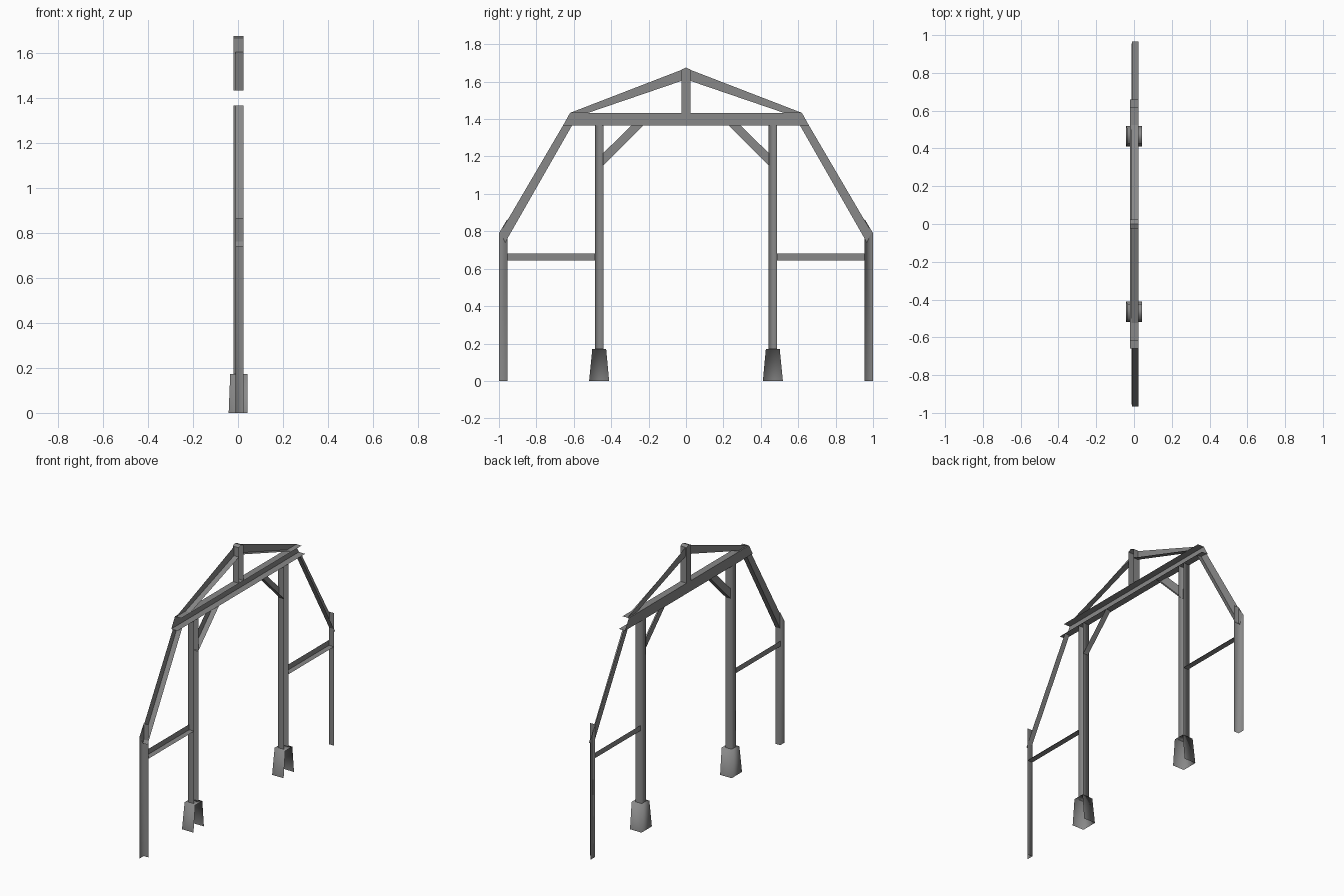
import bpy
import bmesh

cube = bpy.data.objects.get("Cube")
if cube:
    bpy.data.objects.remove(cube, do_unlink=True)

GREY = (0.25, 0.25, 0.25, 1.0)
steel = bpy.data.materials.new("steel grey")
steel.diffuse_color = GREY
steel.use_nodes = True
steel.node_tree.nodes["Principled BSDF"].inputs["Base Color"].default_value = GREY

OPEN_X = 0.024      # open edge of every flange
WIDE = -0.021       # web plane of the main members
SLIM = -0.012       # web plane of the secondary members


def channel(name, outline, flanges, web_x, side=1, lean=0.0, open_x=OPEN_X, smooth=False):
    """Thin open section: a web outlined in (y, z), with chosen edges folded out to open_x."""
    bm = bmesh.new()
    web = [bm.verts.new((web_x + lean * z, side * y, z)) for y, z in outline]
    lip = {}

    def folded(i):
        if i not in lip:
            y, z = outline[i]
            lip[i] = bm.verts.new((open_x, side * y, z))
        return lip[i]

    bm.faces.new(web[::-1])
    for i in flanges:
        j = (i + 1) % len(web)
        bm.faces.new((web[i], web[j], folded(j), folded(i)))
    if side < 0:
        bmesh.ops.reverse_faces(bm, faces=bm.faces[:])
    for face in bm.faces:
        face.smooth = smooth
    mesh = bpy.data.meshes.new(name)
    bm.to_mesh(mesh)
    bm.free()
    mesh.materials.append(steel)
    obj = bpy.data.objects.new(name, mesh)
    bpy.context.collection.objects.link(obj)
    return obj


def box(y0, z0, y1, z1):
    return [(y0, z0), (y1, z0), (y1, z1), (y0, z1)]


# Central members: tie beam with open slanted ends, king post with gabled cap
channel("tie_beam", [(-0.658, 1.365), (0.658, 1.365), (0.62, 1.433), (-0.62, 1.433)],
        (0, 2), WIDE)
channel("king_post", [(-0.024, 1.433), (0.024, 1.433), (0.024, 1.665), (0, 1.675), (-0.024, 1.665)],
        (1, 2, 3, 4), WIDE)

# Members repeated at the front and rear
for end, side in (("front", -1), ("rear", 1)):
    # Inner post and its flared footing
    channel(end + "_inner_post", box(0.441, 0.17, 0.487, 1.365), (1, 3), WIDE, side, smooth=True)
    channel(end + "_footing", [(0.411, 0), (0.518, 0), (0.501, 0.172), (0.427, 0.172)],
            (1, 2, 3), -0.0415, side, lean=0.04, open_x=0.0415, smooth=True)
    # Outer post with mitred top, and the rail to the inner post
    channel(end + "_outer_post", [(0.955, 0), (1, 0), (1, 0.79), (0.955, 0.865)],
            (3,), SLIM, side, smooth=True)
    channel(end + "_rail", box(0.487, 0.645, 0.955, 0.68), (0,), SLIM, side)
    # Sloping members
    channel(end + "_rafter", [(0.024, 1.604), (0.524, 1.433), (0.62, 1.433), (0.024, 1.663)],
            (0,), SLIM, side)
    channel(end + "_side_strut", [(0.61, 1.365), (0.967, 0.74), (0.992, 0.795), (0.658, 1.365)],
            (0,), SLIM + 0.002, side)
    channel(end + "_knee_brace", [(0.23, 1.365), (0.445, 1.15), (0.445, 1.215), (0.294, 1.365)],
            (0,), SLIM, side)
